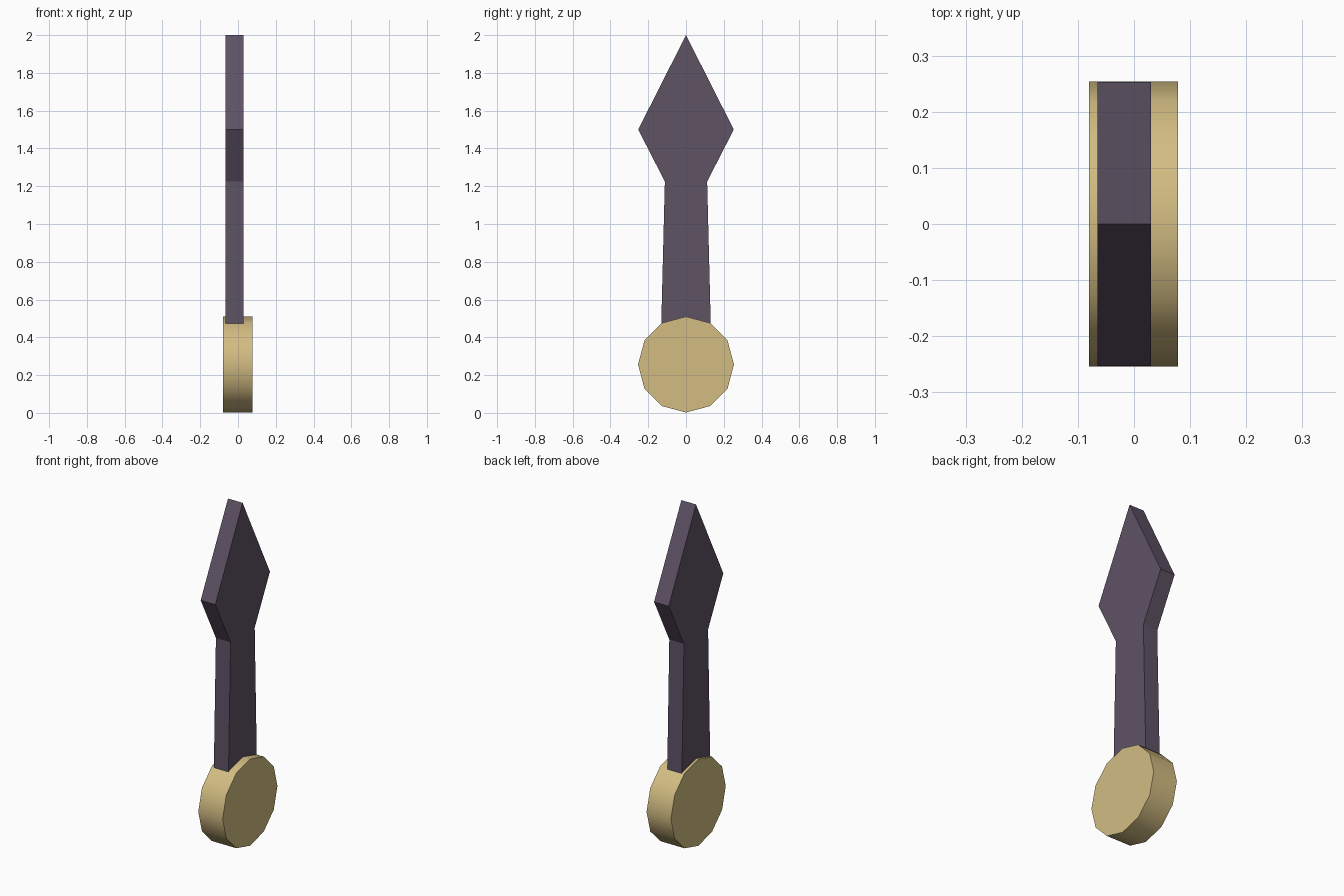
import bpy, bmesh, math

if "Cube" in bpy.data.objects:
    bpy.data.objects.remove(bpy.data.objects["Cube"])


def material(name, rgb):
    m = bpy.data.materials.new(name)
    lin = [((c / 255 + 0.055) / 1.055) ** 2.4 for c in rgb]
    m.diffuse_color = (*lin, 1)
    m.use_nodes = True
    m.node_tree.nodes["Principled BSDF"].inputs["Base Color"].default_value = m.diffuse_color
    return m


def extrude_profile(name, points, x0, x1, mat):
    """Closed YZ profile extruded along x."""
    bm = bmesh.new()
    face = bm.faces.new([bm.verts.new((x0, y, z)) for y, z in points])
    new = bmesh.ops.extrude_face_region(bm, geom=[face])["geom"]
    bmesh.ops.translate(bm, vec=(x1 - x0, 0, 0),
                        verts=[v for v in new if isinstance(v, bmesh.types.BMVert)])
    bmesh.ops.recalc_face_normals(bm, faces=bm.faces)
    mesh = bpy.data.meshes.new(name)
    bm.to_mesh(mesh)
    bm.free()
    mesh.materials.append(mat)
    obj = bpy.data.objects.new(name, mesh)
    bpy.context.collection.objects.link(obj)
    return obj


brass = material("pale brass", (210, 188, 130))
purple = material("dark purple grey", (94, 82, 100))

# Round hub: twelve-sided disc with a smooth rim
R = 0.254
ring = [(R * math.sin(i * math.pi / 6), 0.256 + R * math.cos(i * math.pi / 6))
        for i in range(12)]
hub = extrude_profile("hub_disc", ring, -0.08, 0.078, brass)
bpy.context.view_layer.objects.active = hub
hub.select_set(True)
bpy.ops.object.shade_smooth_by_angle(angle=math.radians(40))

# Pointer: tapered shaft with a diamond tip, mirrored in y
half = [(0.131, 0.47), (0.112, 1.225), (0.253, 1.5)]
profile = half + [(0, 2.0)] + [(-y, z) for y, z in reversed(half)]
extrude_profile("pointer", profile, -0.065, 0.03, purple)
